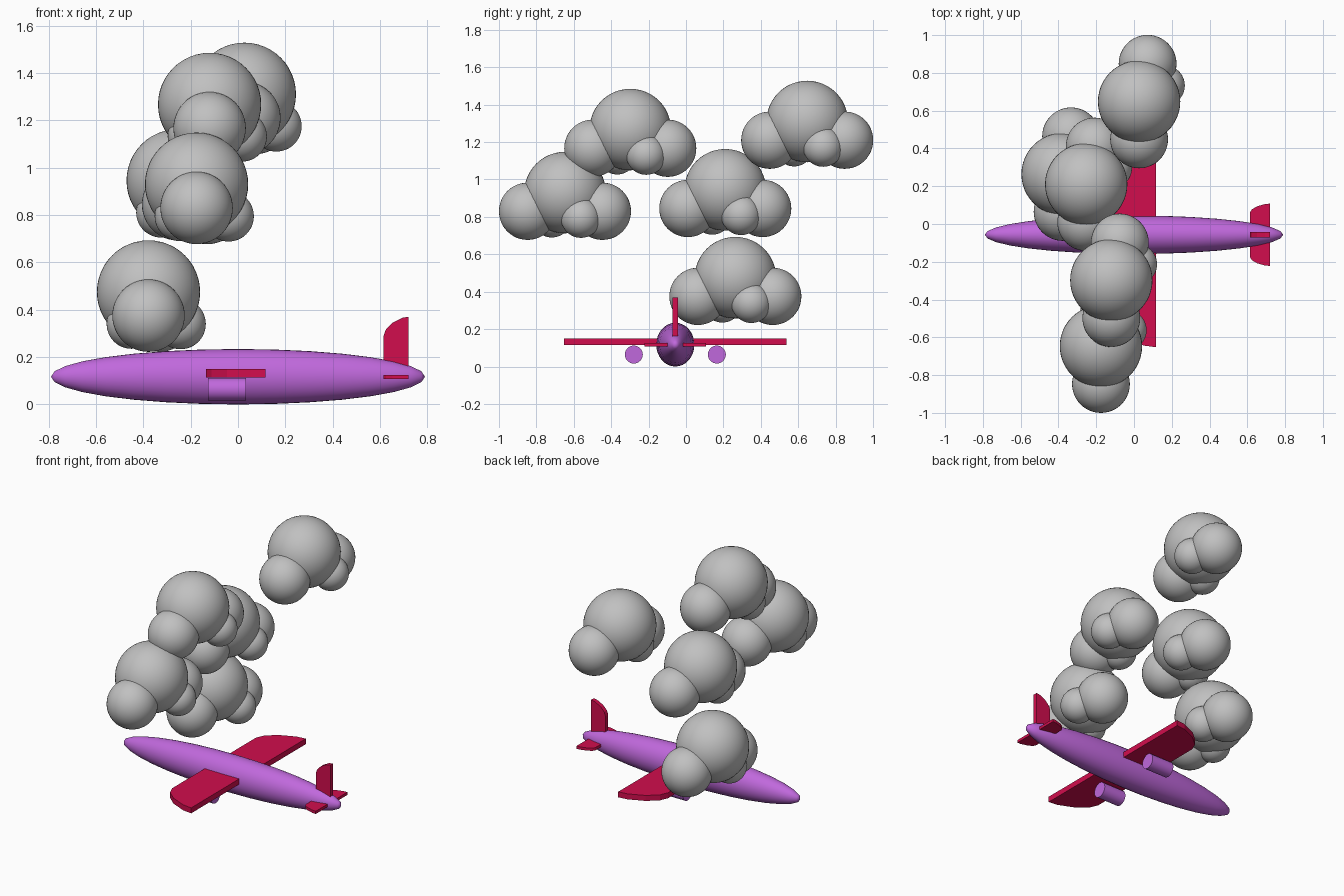
import bpy, bmesh, math
from mathutils import Matrix, Vector

if "Cube" in bpy.data.objects:
    bpy.data.objects.remove(bpy.data.objects["Cube"])

CY = -0.057  # centre line of the aircraft


def material(name, rgb):
    m = bpy.data.materials.new(name)
    m.diffuse_color = (*rgb, 1)
    m.use_nodes = True
    m.node_tree.nodes["Principled BSDF"].inputs["Base Color"].default_value = m.diffuse_color
    return m


PURPLE = material("purple", (0.53, 0.14, 0.72))
CRIMSON = material("crimson", (0.64, 0.004, 0.075))
GREY = material("cloud_grey", (0.53, 0.53, 0.53))


def finish(bm, name, mat, smooth=False):
    bmesh.ops.recalc_face_normals(bm, faces=bm.faces)
    me = bpy.data.meshes.new(name)
    bm.to_mesh(me)
    bm.free()
    me.materials.append(mat)
    ob = bpy.data.objects.new(name, me)
    bpy.context.collection.objects.link(ob)
    if smooth:
        bpy.ops.object.select_all(action='DESELECT')
        ob.select_set(True)
        bpy.context.view_layer.objects.active = ob
        bpy.ops.object.shade_smooth_by_angle(angle=math.radians(40))
    return ob


def ball(bm, centre, size, rot=Matrix(), seg=32, rings=16):
    mat = Matrix.Translation(centre) @ Matrix.Diagonal((*size, 1)) @ rot
    bmesh.ops.create_uvsphere(bm, u_segments=seg, v_segments=rings, radius=1, matrix=mat)


def plate(name, pts, thick, place):
    """Extruded outline: pts are (x, span); place maps (x, span, offset) to 3D."""
    bm = bmesh.new()
    a = [bm.verts.new(place(x, s, -thick / 2)) for x, s in pts]
    b = [bm.verts.new(place(x, s, thick / 2)) for x, s in pts]
    bm.faces.new(a)
    bm.faces.new(b)
    n = len(pts)
    for i in range(n):
        j = (i + 1) % n
        bm.faces.new((a[i], a[j], b[j], b[i]))
    return finish(bm, name, CRIMSON)


def tip(lead, trail, span, rise):
    """Straight trailing edge, leading edge rounding off towards the tip."""
    corner = [(0, 0), (0.09, 0.33), (0.35, 0.68), (0.75, 0.95), (1, 1)]
    return [(lead + (trail - lead) * u, span - rise + rise * v) for u, v in corner]


def both(pts):
    return pts + [(x, -s) for x, s in reversed(pts)]


# Fuselage, poles at nose and tail
bm = bmesh.new()
ball(bm, (0, CY, 0.117), (0.79, 0.102, 0.117), Matrix.Rotation(math.pi / 2, 4, 'Y'))
finish(bm, "fuselage", PURPLE, True)

# Main wing and tailplane
plate("main_wing", both(tip(-0.135, 0.116, 0.595, 0.16)), 0.036,
      lambda x, s, o: (x, CY + s, 0.132 + o))
plate("tailplane", both(tip(0.615, 0.72, 0.165, 0.045)), 0.018,
      lambda x, s, o: (x, CY + s, 0.116 + o))

# Tail fin
plate("tail_fin", [(0.615, 0.117)] + tip(0.615, 0.72, 0.37, 0.08) + [(0.72, 0.117)], 0.028,
      lambda x, s, o: (x, CY + o, s))

# Engines under the wing
for side, label in ((-1, "near"), (1, "far")):
    bm = bmesh.new()
    m = Matrix.Translation((-0.047, CY + side * 0.222, 0.064)) @ Matrix.Rotation(math.pi / 2, 4, 'Y')
    bmesh.ops.create_cone(bm, cap_ends=True, segments=32, radius1=0.048, radius2=0.048,
                          depth=0.16, matrix=m)
    finish(bm, "engine_" + label, PURPLE, True)

# Clouds: the same cluster of puffs at five places
PUFFS = [((0, 0, 0), 0.218), ((0, -0.2, -0.1), 0.153), ((0.045, 0.2, -0.1), 0.153),
         ((0.135, 0.085, -0.135), 0.107), ((-0.072, -0.07, -0.135), 0.105)]
PLACES = [(0.027, 0.648, 1.31), (-0.12, -0.298, 1.267), (-0.175, -0.647, 0.93),
          (-0.253, 0.21, 0.945), (-0.378, 0.264, 0.475)]
for i, place in enumerate(PLACES):
    bm = bmesh.new()
    for offset, r in PUFFS:
        ball(bm, Vector(place) + Vector(offset), (r, r, r), seg=48, rings=24)
    finish(bm, f"cloud_{i + 1}", GREY, True)
